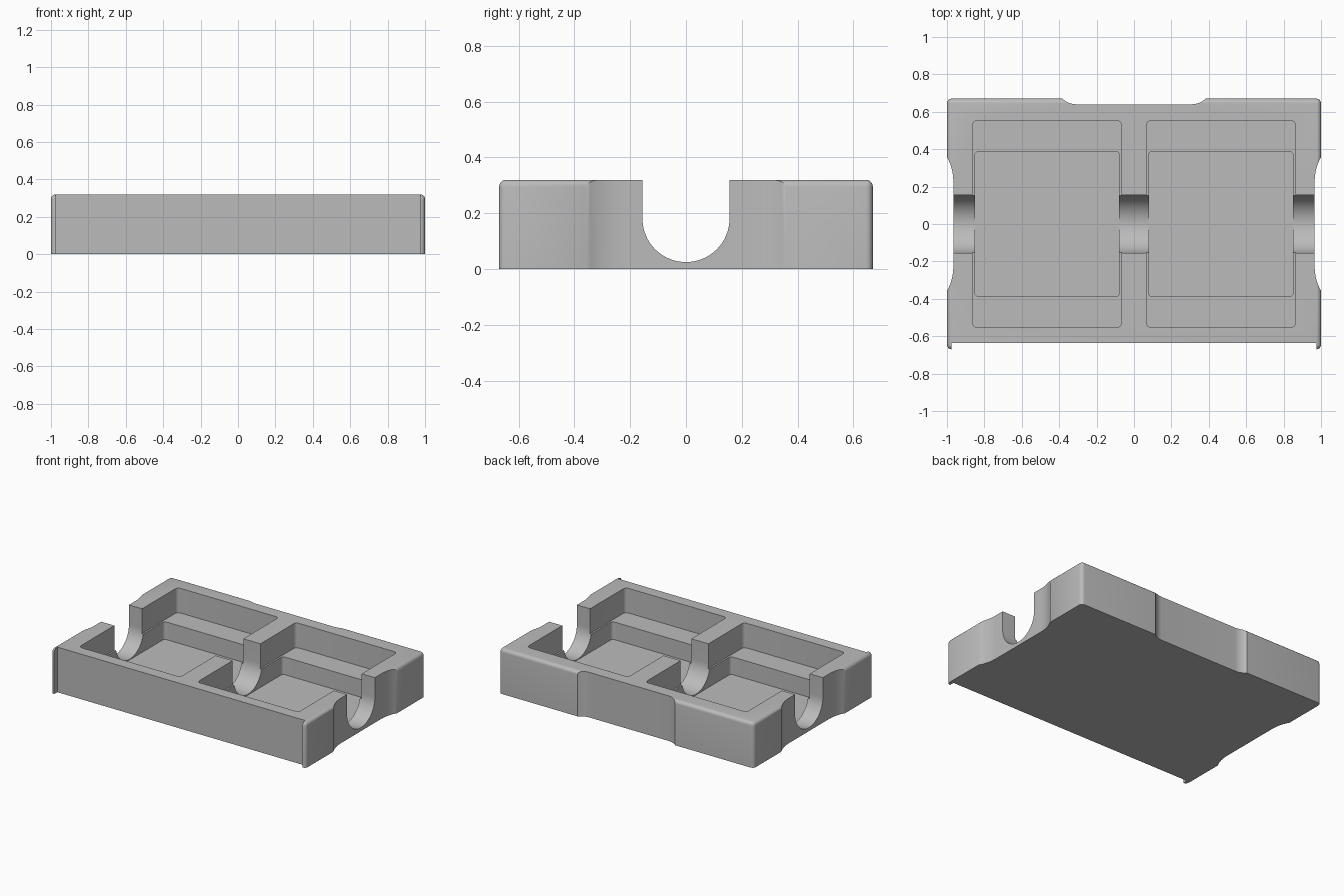
import bpy, bmesh, math
from math import pi, sin, cos

default = bpy.data.objects.get("Cube")
if default:
    bpy.data.objects.remove(default, do_unlink=True)

HX, HY, H = 1.0, 0.67, 0.32          # half width, half depth, height

grey = bpy.data.materials.new("light_grey")
grey.use_nodes = True
COLOUR = (0.5, 0.5, 0.5, 1)
grey.diffuse_color = COLOUR
grey.node_tree.nodes["Principled BSDF"].inputs["Base Color"].default_value = COLOUR


def make_object(name, bm):
    bmesh.ops.recalc_face_normals(bm, faces=bm.faces)
    mesh = bpy.data.meshes.new(name)
    bm.to_mesh(mesh)
    bm.free()
    mesh.materials.append(grey)
    obj = bpy.data.objects.new(name, mesh)
    bpy.context.collection.objects.link(obj)
    return obj


def prism(name, points, offset):
    """Extrude a closed 3D outline by an offset vector."""
    bm = bmesh.new()
    face = bm.faces.new([bm.verts.new(p) for p in points])
    out = bmesh.ops.extrude_face_region(bm, geom=[face])
    verts = [g for g in out["geom"] if isinstance(g, bmesh.types.BMVert)]
    bmesh.ops.translate(bm, verts=verts, vec=offset)
    return make_object(name, bm)


def box(name, centre, half, bottom, top, radius=0.0, round_top=False):
    """Box with rounded upright edges and, optionally, a rounded top rim."""
    bm = bmesh.new()
    bmesh.ops.create_cube(bm, size=2)
    for v in bm.verts:
        v.co = (centre[0] + v.co.x * half[0], centre[1] + v.co.y * half[1],
                top if v.co.z > 0 else bottom)
    if radius:
        edges = [e for e in bm.edges
                 if abs(e.verts[0].co.z - e.verts[1].co.z) > 0.01
                 or (round_top and min(v.co.z for v in e.verts) > bottom + 0.01)]
        bmesh.ops.bevel(bm, geom=edges, offset=radius, segments=5, profile=0.5,
                        affect='EDGES', clamp_overlap=True)
    return make_object(name, bm)


def scoop(name, half_width, depth, radius, place):
    """Shallow full-height recess whose ends sweep out in an arc."""
    run = math.sqrt(radius ** 2 - (radius - depth) ** 2)
    sweep = math.acos((radius - depth) / radius)
    arc = [(half_width - run + radius * sin(sweep * i / 8),
            depth - radius * (1 - cos(sweep * i / 8))) for i in range(9)]
    side = arc + [(half_width, -0.1)]
    outline = side + [(-u, d) for u, d in reversed(side)]
    return prism(name, [(*place(u, d), -0.1) for u, d in outline], (0, 0, 0.6))


def cut(target, cutter):
    cutter.hide_render = True
    mod = target.modifiers.new("cut", 'BOOLEAN')
    mod.operation = 'DIFFERENCE'
    mod.solver = 'EXACT'
    mod.object = cutter
    bpy.context.view_layer.objects.active = target
    bpy.ops.object.modifier_apply(modifier=mod.name)
    bpy.data.objects.remove(cutter, do_unlink=True)


# Tray body with rounded corners and top rim
tray = box("tray_body", (0, 0), (HX, HY), 0, H, 0.025, round_top=True)

# Front panel set back between two slim corner lips
cut(tray, box("front_cutter", (0, -HY - 0.065), (0.975, 0.1), -0.1, H + 0.1))

# Finger recesses on the back and both sides
cut(tray, scoop("back_cutter", 0.383, 0.03, 0.11, lambda u, d: (u, HY - d)))
for s in (-1, 1):
    cut(tray, scoop("side_cutter", 0.357, 0.034, 0.26,
                    lambda u, d: (s * (HX - d), u)))

# Two stepped pockets
for s in (-1, 1):
    cut(tray, box("pocket_cutter", (s * 0.465, 0), (0.398, 0.553), 0.145, H + 0.1, 0.025))
    cut(tray, box("well_cutter", (s * 0.465, 0), (0.386, 0.388), 0.02, H + 0.1, 0.02))

# Round-bottomed channel running across the full width
R = 0.156
channel = [(-1.2, R * cos(pi + pi * i / 32), 0.025 + R + R * sin(pi + pi * i / 32))
           for i in range(33)]
channel += [(-1.2, R, H + 0.1), (-1.2, -R, H + 0.1)]
cut(tray, prism("channel_cutter", channel, (2.4, 0, 0)))

# Smooth rounded surfaces, crisp edges
bpy.ops.object.select_all(action='DESELECT')
tray.select_set(True)
bpy.context.view_layer.objects.active = tray
bpy.ops.object.shade_smooth_by_angle(angle=math.radians(30))
